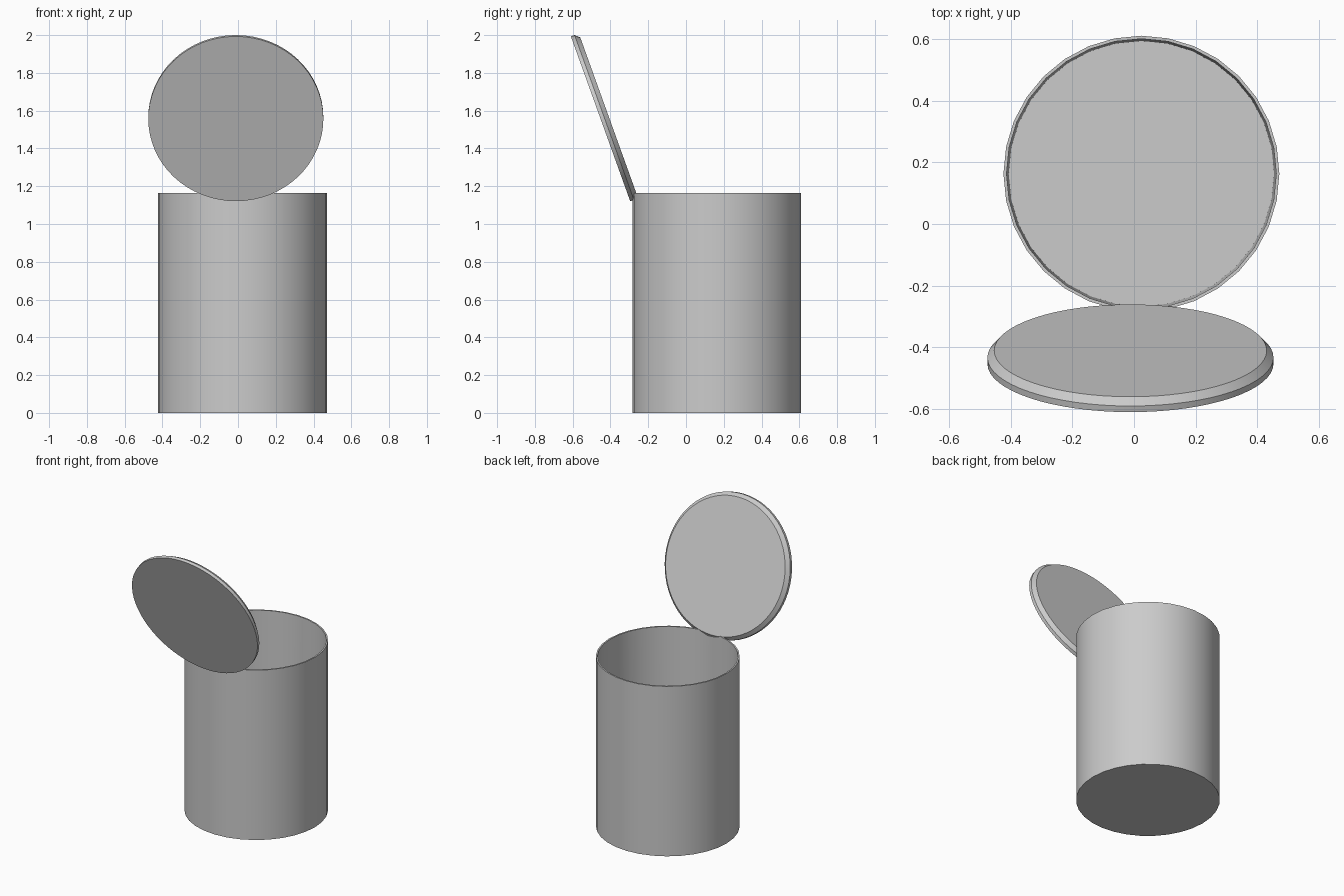
import bpy, bmesh, math
from mathutils import Matrix

if "Cube" in bpy.data.objects:
    bpy.data.objects.remove(bpy.data.objects["Cube"])


def lathe(name, profile, sides, matrix):
    """Revolve (radius, height) points around z, capping both ends flat."""
    bm = bmesh.new()
    rings = []
    for r, z in profile:
        rings.append([bm.verts.new((r * math.cos(2 * math.pi * i / sides),
                                    r * math.sin(2 * math.pi * i / sides), z))
                      for i in range(sides)])
    for a, b in zip(rings, rings[1:]):
        for i in range(sides):
            j = (i + 1) % sides
            bm.faces.new((a[i], a[j], b[j], b[i]))
    bm.faces.new(rings[0][::-1])
    bm.faces.new(rings[-1])
    bmesh.ops.recalc_face_normals(bm, faces=bm.faces[:])
    mesh = bpy.data.meshes.new(name)
    bm.to_mesh(mesh)
    bm.free()
    obj = bpy.data.objects.new(name, mesh)
    bpy.context.collection.objects.link(obj)
    obj.matrix_world = matrix
    bpy.ops.object.select_all(action='DESELECT')
    obj.select_set(True)
    bpy.context.view_layer.objects.active = obj
    bpy.ops.object.shade_smooth_by_angle(angle=math.radians(30))
    return obj


# Hollow body: outer wall, rim, slightly tapered inner wall, floor
lathe("canister_body",
      [(0.447, 0), (0.447, 1.165), (0.437, 1.165), (0.430, 0.015)],
      32, Matrix.Translation((0.024, 0.163, 0)))

# Open lid: flat underside to the front, bevelled top facing back and up
tilt = Matrix.Rotation(math.radians(-70.2), 4, 'X')
lathe("lid",
      [(0.4635, 0), (0.4635, 0.021), (0.4415, 0.045)],
      64, Matrix.Translation((-0.0115, -0.4525, 1.557)) @ tilt)
